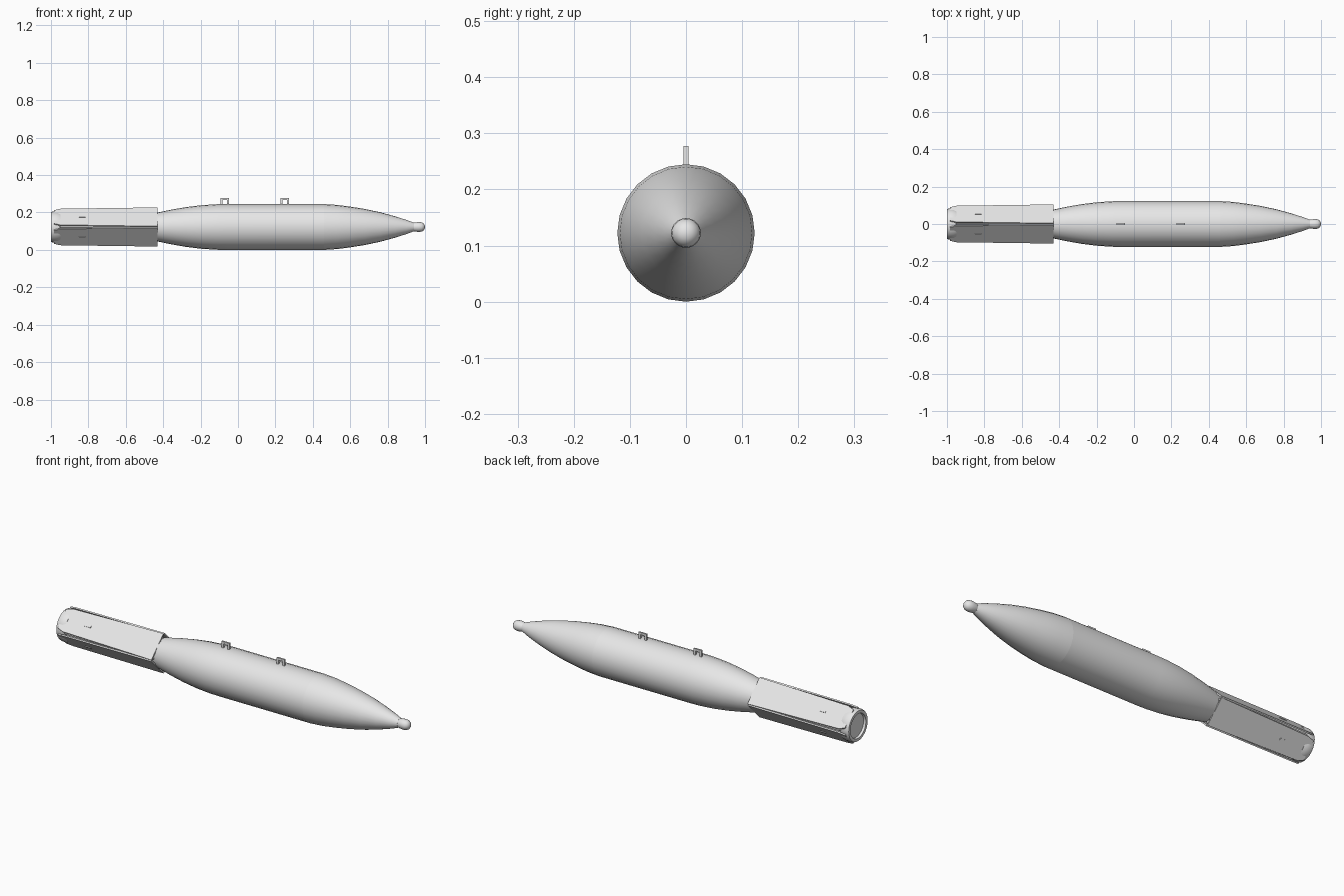
import bpy, bmesh, math
from mathutils import Matrix, Vector

if "Cube" in bpy.data.objects:
    bpy.data.objects.remove(bpy.data.objects["Cube"])

CZ = 0.1225   # height of the long axis
SIDES = 24

grey = bpy.data.materials.new("light_grey")
grey.diffuse_color = (0.8, 0.8, 0.8, 1)
grey.use_nodes = True
grey.node_tree.nodes["Principled BSDF"].inputs["Base Color"].default_value = grey.diffuse_color


def finish(name, bm, smooth=None):
    bmesh.ops.remove_doubles(bm, verts=bm.verts, dist=1e-5)
    bmesh.ops.recalc_face_normals(bm, faces=bm.faces)
    me = bpy.data.meshes.new(name)
    bm.to_mesh(me)
    bm.free()
    ob = bpy.data.objects.new(name, me)
    bpy.context.collection.objects.link(ob)
    me.materials.append(grey)
    if smooth:
        bpy.ops.object.select_all(action='DESELECT')
        ob.select_set(True)
        bpy.context.view_layer.objects.active = ob
        bpy.ops.object.shade_smooth_by_angle(angle=math.radians(smooth))
    return ob


def lathe(name, profile, smooth=30):
    """Spin (x, radius) points around the long axis."""
    bm = bmesh.new()
    vs = [bm.verts.new((x, 0, r)) for x, r in profile]
    es = [bm.edges.new(p) for p in zip(vs, vs[1:])]
    bmesh.ops.spin(bm, geom=vs + es, cent=(0, 0, 0), axis=(1, 0, 0),
                   angle=2 * math.pi, steps=SIDES, use_merge=True)
    bmesh.ops.translate(bm, verts=bm.verts, vec=(0, 0, CZ))
    return finish(name, bm, smooth)


def prism(name, outline, axis, low, high, turn=0):
    """Extrude an outline along z ('Z') or y ('Y'), then turn about the long axis."""
    bm = bmesh.new()
    if axis == 'Z':
        pts = [Vector((x, t, low)) for x, t in outline]
        step = Vector((0, 0, high - low))
    else:
        pts = [Vector((x, low, t)) for x, t in outline]
        step = Vector((0, high - low, 0))
    f = bm.faces.new([bm.verts.new(p) for p in pts])
    ext = bmesh.ops.extrude_face_region(bm, geom=[f], use_keep_orig=True)
    bmesh.ops.translate(bm, vec=step,
                        verts=[g for g in ext['geom'] if isinstance(g, bmesh.types.BMVert)])
    bmesh.ops.transform(bm, verts=bm.verts,
                        matrix=Matrix.Translation((0, 0, CZ)) @ Matrix.Rotation(turn, 4, 'X'))
    return finish(name, bm)


# main body with tapered rear
lathe("body", [(-0.46, 0), (-0.46, 0.070), (-0.43, 0.077), (-0.36, 0.092), (-0.28, 0.106),
               (-0.20, 0.116), (-0.12, 0.1215), (-0.06, 0.1225), (0.46, 0.1225)])

# curved nose section
lathe("nose", [(0.46, 0.1225), (0.53, 0.118), (0.60, 0.109), (0.68, 0.096), (0.76, 0.079),
               (0.84, 0.057), (0.90, 0.038), (0.94, 0.023), (0.95, 0)])

# rounded nose tip
lathe("nose_tip", [(0.93, 0.020), (0.945, 0.024), (0.965, 0.0265), (0.982, 0.025),
                   (0.992, 0.019), (0.998, 0.011), (1.0, 0)], 50)

# tail tube and rear ring
lathe("tail_tube", [(-0.44, 0.070), (-0.97, 0.070)])
lathe("rear_ring", [(-0.95, 0), (-0.95, 0.079), (-0.965, 0.083), (-0.99, 0.083), (-1.0, 0.079),
                    (-1.0, 0.064), (-0.988, 0.062), (-0.988, 0)])

# four flat tail panels, each with a small catch, and four blades in the gaps
panel = [(-0.43, -0.071), (-0.43, 0.071), (-0.95, 0.061), (-0.985, 0.050),
         (-0.985, -0.050), (-0.95, -0.061)]
catch = [(-0.85, -0.005), (-0.815, -0.005), (-0.815, 0.005), (-0.85, 0.005)]
blade = [(-0.435, 0.05), (-0.435, 0.096), (-0.95, 0.088), (-0.975, 0.05)]
for i in range(4):
    a = math.radians(90 * i)
    prism(f"tail_panel_{i + 1}", panel, 'Z', 0.070, 0.077, a + math.pi / 4)
    prism(f"panel_catch_{i + 1}", catch, 'Z', 0.074, 0.080, a + math.pi / 4)
    prism(f"tail_blade_{i + 1}", blade, 'Y', -0.004, 0.004, a)

# two staple-shaped hanging lugs on top
for i, x in enumerate((-0.07, 0.25)):
    lug = [(x + dx, h) for dx, h in ((-0.023, 0.115), (-0.023, 0.155), (0.023, 0.155), (0.023, 0.115),
                                     (0.012, 0.115), (0.012, 0.144), (-0.012, 0.144), (-0.012, 0.115))]
    prism(f"hanging_lug_{i + 1}", lug, 'Y', -0.0045, 0.0045)
